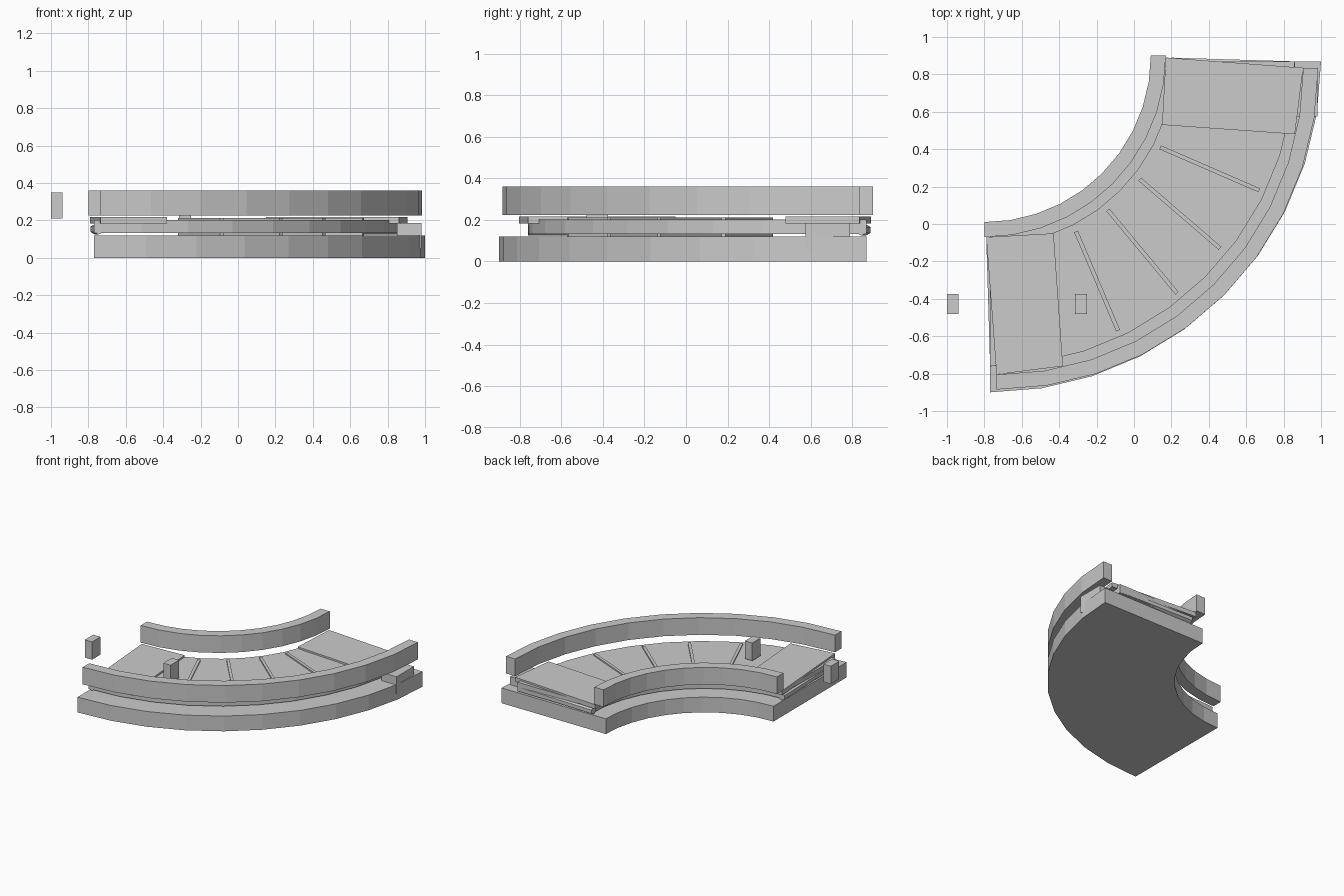
import bpy, bmesh
from math import sin, cos, radians
from mathutils import Vector

if "Cube" in bpy.data.objects:
    bpy.data.objects.remove(bpy.data.objects["Cube"])


def finish(name, bm):
    bmesh.ops.recalc_face_normals(bm, faces=bm.faces)
    me = bpy.data.meshes.new(name)
    bm.to_mesh(me)
    bm.free()
    ob = bpy.data.objects.new(name, me)
    bpy.context.collection.objects.link(ob)
    return ob


def prism(name, outline, z0, z1):
    """Extrude a flat outline from z0 up to z1."""
    bm = bmesh.new()
    face = bm.faces.new([bm.verts.new((x, y, z0)) for x, y in outline])
    out = bmesh.ops.extrude_face_region(bm, geom=[face])
    verts = [v for v in out["geom"] if isinstance(v, bmesh.types.BMVert)]
    bmesh.ops.translate(bm, verts=verts, vec=(0, 0, z1 - z0))
    return finish(name, bm)


def arc_slab(name, centre, r0, r1, z0, z1, a0=-90, a1=0, n=10):
    """Curved bar of rectangular section, built as a strip of quads."""
    bm = bmesh.new()
    rings = []
    for i in range(n + 1):
        a = radians(a0 + (a1 - a0) * i / n)
        rings.append([bm.verts.new((centre[0] + r * cos(a), centre[1] + r * sin(a), z))
                      for r, z in ((r0, z0), (r1, z0), (r1, z1), (r0, z1))])
    for p, q in zip(rings, rings[1:]):
        for k in range(4):
            bm.faces.new((p[k], p[(k + 1) % 4], q[(k + 1) % 4], q[k]))
    bm.faces.new(rings[0])
    bm.faces.new(rings[-1])
    return finish(name, bm)


def box(name, x0, x1, y0, y1, z0, z1):
    return prism(name, [(x0, y0), (x1, y0), (x1, y1), (x0, y1)], z0, z1)


def bar(name, p, q, width, z0, z1):
    """Straight bar between two plan points."""
    p, q = Vector(p), Vector(q)
    d = (q - p).normalized() * width / 2
    s = Vector((-d.y, d.x))
    return prism(name, [p + s, p - s, q - s, q + s], z0, z1)


def roller(name, p, q, radius, z):
    p, q = Vector((*p, z)), Vector((*q, z))
    bm = bmesh.new()
    bmesh.ops.create_cone(bm, cap_ends=True, segments=6, radius1=radius,
                          radius2=radius, depth=(q - p).length)
    rot = (q - p).to_track_quat('Z', 'Y').to_matrix()
    bmesh.ops.rotate(bm, verts=bm.verts, matrix=rot)
    bmesh.ops.translate(bm, verts=bm.verts, vec=(p + q) / 2)
    return finish(name, bm)


def swap(pt):
    """Mirror a plan point across the bend's diagonal."""
    return (pt[1] * -1 + 0.10, -pt[0] + 0.10)


C = (-0.77, 0.87)

# Base and curved belt bed
arc_slab("base", C, 0.86, 1.77, 0.0, 0.12)
arc_slab("belt", C, 0.98, 1.63, 0.132, 0.203)

# Guard rails
arc_slab("inner_rail", (-0.80, 0.90), 0.89, 0.97, 0.225, 0.36)
arc_slab("outer_rail", (-0.735, 0.835), 1.64, 1.72, 0.225, 0.36)

# End plates and end rollers, mirrored to both ends of the bend
plate = [(-0.79, -0.07), (-0.43, -0.05), (-0.38, -0.76), (-0.735, -0.805)]
roll = [(-0.765, -0.10), (-0.745, -0.76)]
for side, f in (("left", lambda p: p), ("back", swap)):
    prism(side + "_end_plate", [f(p) for p in plate], 0.182, 0.217)
    roller(side + "_end_roller", f(roll[0]), f(roll[1]), 0.028, 0.152)

# Belt slats on the top and the return side
slats = [((-0.31, -0.04), (-0.085, -0.57)), ((-0.14, 0.075), (0.23, -0.37)),
         ((0.03, 0.24), (0.46, -0.13)), ((0.14, 0.41), (0.67, 0.18))]
for i, (p, q) in enumerate(slats):
    bar(f"top_slat_{i}", p, q, 0.022, 0.195, 0.213)
    bar(f"bottom_slat_{i}", p, q, 0.022, 0.12, 0.135)

# Drive housing at the outer back corner
box("drive_housing", 0.85, 0.98, 0.575, 0.79, 0.05, 0.185)

# Loose items: one riding on the belt, one arriving
for name, x in (("arriving_item", -1.0), ("belt_item", -0.315)):
    box(name, x, x + 0.063, -0.48, -0.375, 0.21, 0.35)
